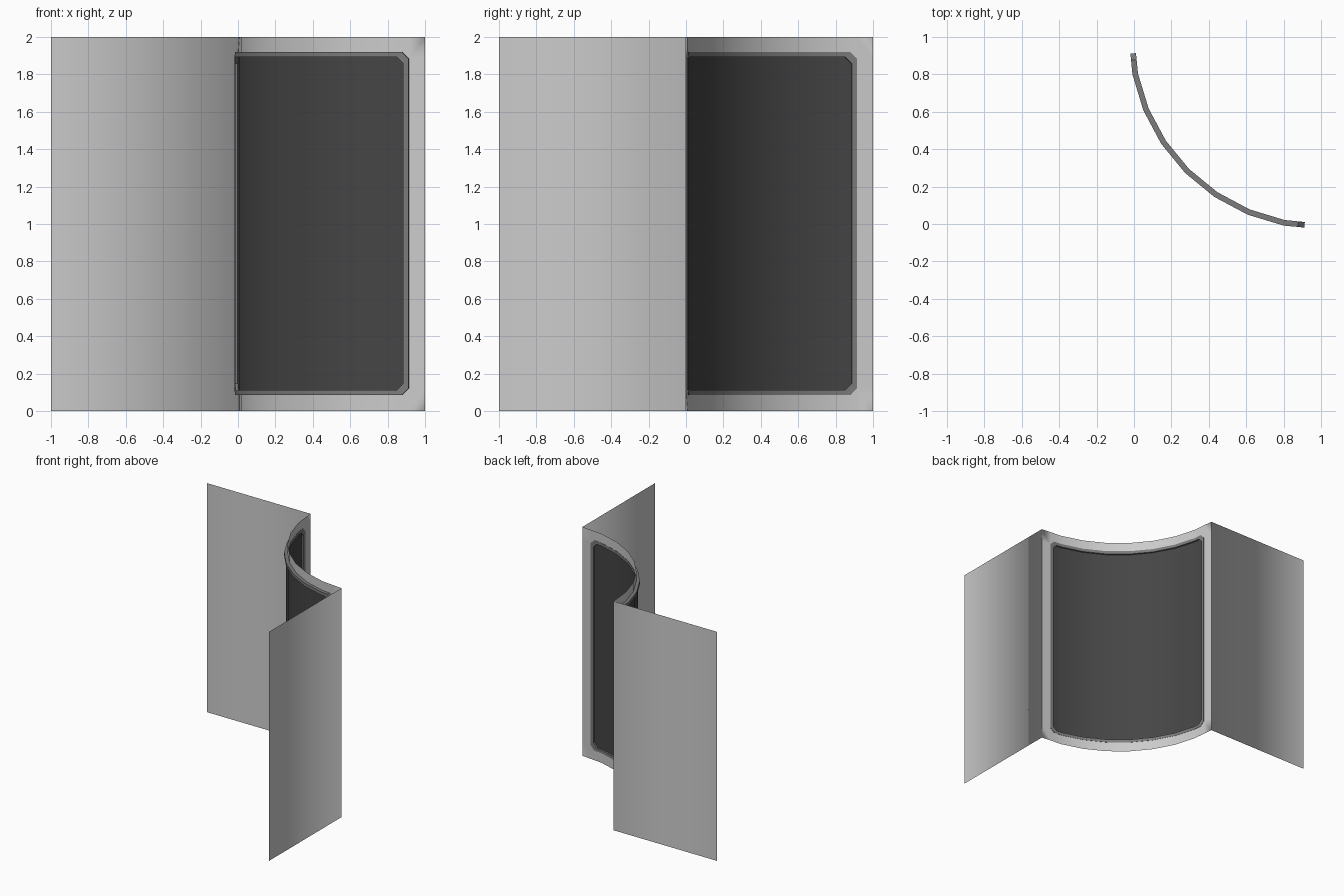
import bpy, bmesh
from math import sin, cos, radians, floor

cube = bpy.data.objects.get("Cube")
if cube:
    bpy.data.objects.remove(cube)

STEP = 11.25                   # eight flat facets make the quarter turn
LOW, HIGH = 0.085, 1.92        # window sill and head
START = 5.0                    # angle of the window jamb
CORNER_Z, CORNER_A = 0.035, 2  # clipped corners


def material(name, value):
    mat = bpy.data.materials.new(name)
    mat.use_nodes = True
    colour = (value, value, value, 1)
    mat.diffuse_color = colour
    mat.node_tree.nodes["Principled BSDF"].inputs["Base Color"].default_value = colour
    return mat


def on_arc(angle, z, scale=1.0):
    """Point on the faceted quarter cylinder centred on (1, 1)."""
    k = min(floor(angle / STEP), 7)
    f = angle / STEP - k
    a, b = radians(k * STEP), radians((k + 1) * STEP)
    x = cos(a) * (1 - f) + cos(b) * f
    y = sin(a) * (1 - f) + sin(b) * f
    return (1 - scale * x, 1 - scale * y, z)


def columns(inset=0.0):
    """Angle, bottom and top of the window at each facet line."""
    turn = inset * 57.3
    half = [START + turn, START + CORNER_A + turn]
    angles = half + [i * STEP for i in range(1, 8)] + [90 - a for a in reversed(half)]
    result = []
    for i, a in enumerate(angles):
        clip = inset + (CORNER_Z if i in (0, len(angles) - 1) else 0)
        result.append((a, LOW + clip, HIGH - clip))
    return result


def finish(name, bm, mat):
    bmesh.ops.remove_doubles(bm, verts=bm.verts, dist=0.0001)
    bmesh.ops.recalc_face_normals(bm, faces=bm.faces)
    mesh = bpy.data.meshes.new(name)
    bm.to_mesh(mesh)
    bm.free()
    mesh.materials.append(mat)
    obj = bpy.data.objects.new(name, mesh)
    bpy.context.collection.objects.link(obj)
    bpy.ops.object.select_all(action='DESELECT')
    obj.select_set(True)
    bpy.context.view_layer.objects.active = obj
    bpy.ops.object.shade_smooth_by_angle(angle=radians(30))
    return obj


def face(bm, points):
    bm.faces.new([bm.verts.new(p) for p in points])


wall_paint = material("wall light grey", 0.60)
frame_paint = material("frame mid grey", 0.20)
glass_paint = material("dark glass", 0.06)

# Flat wings and the curved wall with its window opening
bm = bmesh.new()
for (x0, y0), (x1, y1) in (((-1, 1), (0, 1)), ((1, 0), (1, -1))):
    face(bm, [(x0, y0, 0), (x1, y1, 0), (x1, y1, 2), (x0, y0, 2)])
cols = columns()
for (a, la, ha), (b, lb, hb) in zip(cols, cols[1:]):
    face(bm, [on_arc(a, 0), on_arc(b, 0), on_arc(b, lb), on_arc(a, la)])
    face(bm, [on_arc(a, ha), on_arc(b, hb), on_arc(b, 2), on_arc(a, 2)])
jamb_low, jamb_high = cols[0][1:]
for a, b in ((0, START), (90 - START, 90)):
    for z0, z1 in ((0, jamb_low), (jamb_low, jamb_high), (jamb_high, 2)):
        face(bm, [on_arc(a, z0), on_arc(b, z0), on_arc(b, z1), on_arc(a, z1)])
finish("curved_wall", bm, wall_paint)


# Window frame: a square section swept round the clipped outline
def outline(inset, scale):
    c = columns(inset)
    return ([on_arc(a, low, scale) for a, low, high in c]
            + [on_arc(a, high, scale) for a, low, high in reversed(c)])


bm = bmesh.new()
section = [outline(0, 1.028), outline(0.027, 1.028), outline(0.027, 0.998), outline(0, 0.998)]
for k, ring in enumerate(section):
    following = section[(k + 1) % 4]
    for i in range(len(ring)):
        j = (i + 1) % len(ring)
        face(bm, [ring[i], ring[j], following[j], following[i]])
finish("window_frame", bm, frame_paint)

# Curved glass pane set in the frame
bm = bmesh.new()
cols = columns(0.027)
for (a, la, ha), (b, lb, hb) in zip(cols, cols[1:]):
    face(bm, [on_arc(p, z, 1.013) for p, z in ((a, la), (b, lb), (b, hb), (a, ha))])
finish("window_glass", bm, glass_paint)
